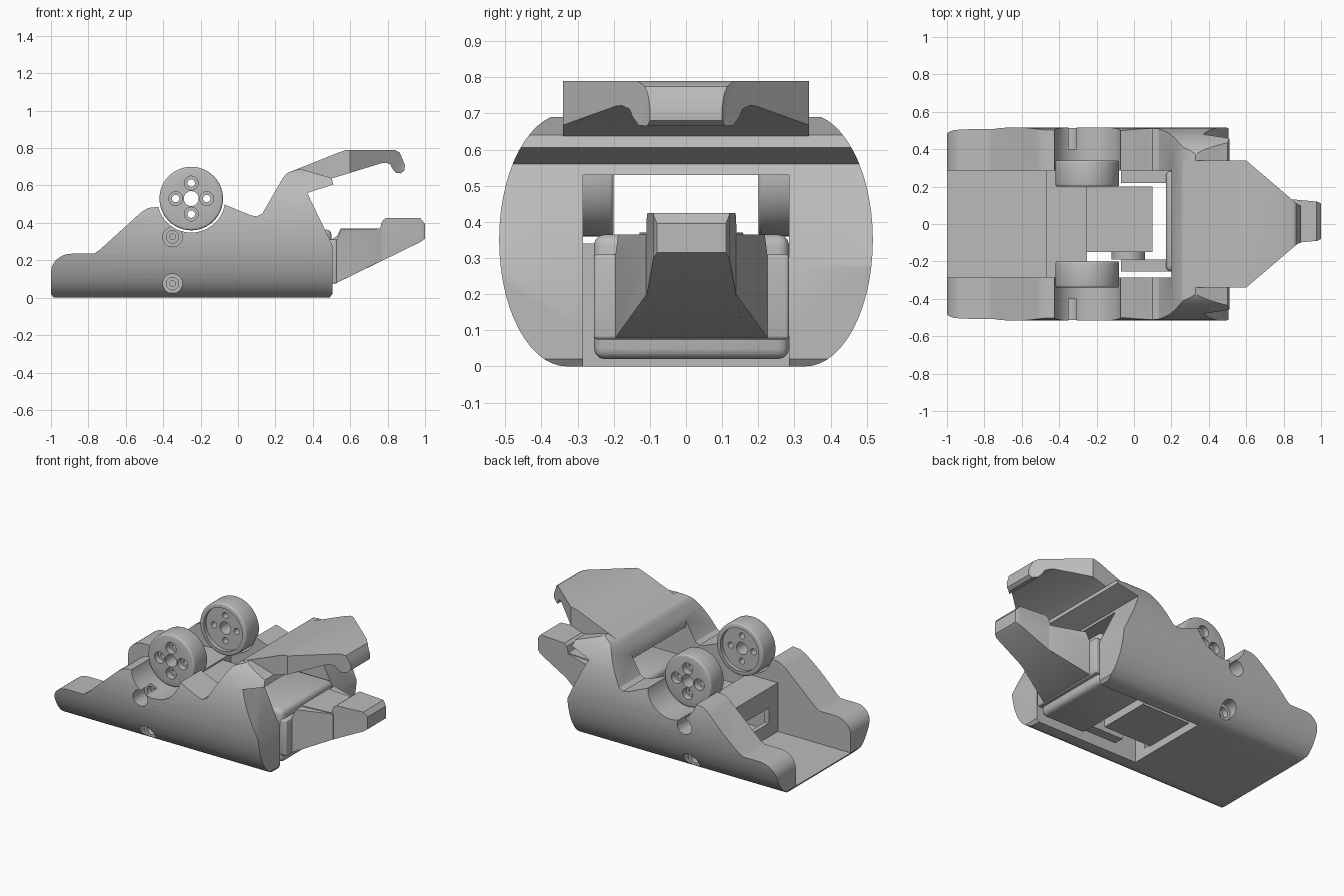
import bpy, bmesh, math
from mathutils import Matrix

if "Cube" in bpy.data.objects:
    bpy.data.objects.remove(bpy.data.objects["Cube"], do_unlink=True)

grey = bpy.data.materials.new("plain grey")
grey.use_nodes = True
grey.diffuse_color = (0.5, 0.5, 0.5, 1)
bsdf = next(n for n in grey.node_tree.nodes if n.type == 'BSDF_PRINCIPLED')
bsdf.inputs["Base Color"].default_value = (0.5, 0.5, 0.5, 1)


def prism(name, points, axis, lo, hi):
    """Extrude a closed outline along one axis, from lo to hi."""
    place = {'x': lambda p, d: (d, p[0], p[1]),
             'y': lambda p, d: (p[0], d, p[1]),
             'z': lambda p, d: (p[0], p[1], d)}[axis]
    bm = bmesh.new()
    face = bm.faces.new([bm.verts.new(place(p, lo)) for p in points])
    top = bmesh.ops.extrude_face_region(bm, geom=[face])['geom']
    shift = [(hi - lo) * (a == axis) for a in 'xyz']
    bmesh.ops.translate(bm, vec=shift,
                        verts=[v for v in top if isinstance(v, bmesh.types.BMVert)])
    bmesh.ops.recalc_face_normals(bm, faces=bm.faces)
    mesh = bpy.data.meshes.new(name)
    bm.to_mesh(mesh)
    bm.free()
    obj = bpy.data.objects.new(name, mesh)
    bpy.context.collection.objects.link(obj)
    mesh.materials.append(grey)
    return obj


def box(name, x, y, z):
    return prism(name, [(x[0], z[0]), (x[1], z[0]), (x[1], z[1]), (x[0], z[1])], 'y', *y)


def arc(cx, cz, rx, rz, start, end, n):
    """Points on an elliptic arc, angles in degrees."""
    steps = [math.radians(start + (end - start) * i / n) for i in range(n + 1)]
    return [(cx + rx * math.cos(t), cz + rz * math.sin(t)) for t in steps]


def disc(name, x, z, r, lo, hi, n=40):
    return prism(name, arc(x, z, r, r, 0, 360, n)[:-1], 'y', lo, hi)


def apply_modifier(obj, mod):
    bpy.context.view_layer.objects.active = obj
    bpy.ops.object.modifier_apply(modifier=mod.name)


def combine(obj, other, operation='DIFFERENCE'):
    mod = obj.modifiers.new("shape", 'BOOLEAN')
    mod.operation, mod.solver, mod.object = operation, 'EXACT', other
    apply_modifier(obj, mod)
    bpy.data.objects.remove(other, do_unlink=True)


def soften(obj, width):
    mod = obj.modifiers.new("soft edges", 'BEVEL')
    mod.width, mod.segments, mod.limit_method = width, 3, 'ANGLE'
    mod.angle_limit = math.radians(40)
    apply_modifier(obj, mod)


WX, WZ = -0.25, 0.53   # wheel centre

# Shell: side profile trimmed to a barrel-shaped cross-section
side = ([(-0.985, 0), (-1, 0.02)] + arc(-0.89, 0.135, 0.11, 0.1, 180, 90, 8) +
        [(-0.77, 0.235), (-0.74, 0.255), (-0.52, 0.455), (-0.48, 0.48), (-0.45, 0.483),
         (-0.25, 0.5), (-0.07, 0.497), (0.07, 0.44), (0.1, 0.435), (0.13, 0.45),
         (0.24, 0.64), (0.26, 0.665), (0.33, 0.69), (0.5, 0.64), (0.51, 0.605),
         (0.37, 0.56), (0.505, 0.28), (0.505, 0.02), (0.49, 0)])
shell = prism("head_shell", side, 'y', -0.6, 0.6)
barrel = (arc(0.33, 0.35, 0.187, 0.35, -90, 90, 28) +
          arc(-0.33, 0.35, 0.187, 0.35, 90, 270, 28))
combine(shell, prism("trim", barrel, 'x', -1.2, 0.8), 'INTERSECT')

# Hollow interior, floor opening and wheel seats
combine(shell, box("cavity", (-1.2, 0.2), (-0.285, 0.285), (0.02, 0.9)))
combine(shell, box("mouth_cavity", (0.19, 0.7), (-0.285, 0.285), (0.02, 0.53)))
combine(shell, box("floor_opening", (-0.25, 0.7), (-0.285, 0.285), (-0.1, 0.1)))
combine(shell, disc("wheel_seat", WX, WZ, 0.182, -0.6, 0.6, 48))

# Stepped screw holes on both sides
for s in (-1, 1):
    for z in (0.325, 0.075):
        for r, depth in ((0.053, 0.4), (0.033, 0.36), (0.015, 0.27)):
            lo, hi = sorted((s * depth, s * 0.6))
            combine(shell, disc("screw_hole", -0.35, z, r, lo, hi, 28))

# Upper jaw: hooked beak profile trimmed to a tapering plan
beak = [(0.23, 0.57), (0.24, 0.63), (0.26, 0.665), (0.54, 0.777), (0.58, 0.79), (0.84, 0.79),
        (0.865, 0.775), (0.893, 0.71), (0.89, 0.68), (0.87, 0.665), (0.845, 0.667),
        (0.825, 0.69), (0.815, 0.712), (0.79, 0.722), (0.77, 0.72), (0.5, 0.637), (0.4, 0.58)]
upper_jaw = prism("upper_jaw", beak, 'y', -0.5, 0.5)
plan = [(0.1, -0.34), (0.6, -0.34), (0.875, -0.105), (0.92, -0.09),
        (0.92, 0.09), (0.875, 0.105), (0.6, 0.34), (0.1, 0.34)]
combine(upper_jaw, prism("trim", plan, 'z', 0.3, 1), 'INTERSECT')

# Wheels with an inner recess and stepped bolt holes
wheels = []
for s, label in ((-1, "right"), (1, "left")):
    lo, hi = sorted((s * 0.2, s * 0.34))
    wheel = disc(label + "_wheel", WX, WZ, 0.17, lo, hi, 56)
    soften(wheel, 0.012)
    lo, hi = sorted((s * 0.1, s * 0.225))
    combine(wheel, disc("recess", WX, WZ, 0.14, lo, hi, 48))
    combine(wheel, disc("axle_hole", WX, WZ, 0.04, -0.5, 0.5, 28))
    for dx, dz in ((1, 0), (-1, 0), (0, 1), (0, -1)):
        x, z = WX + 0.083 * dx, WZ + 0.083 * dz
        lo, hi = sorted((s * 0.3, s * 0.5))
        combine(wheel, disc("bolt_seat", x, z, 0.037, lo, hi, 24))
        combine(wheel, disc("bolt_hole", x, z, 0.02, -0.5, 0.5, 24))
    wheels.append(wheel)

# Motor housing behind the jaw, with a slot in its rear wall
housing = box("motor_housing", (-0.47, -0.25), (-0.286, 0.286), (0.01, 0.34))
combine(housing, box("slot", (-0.6, -0.38), (-0.19, 0.19), (0.11, 0.21)))
combine(housing, box("hollow", (-0.44, -0.1), (-0.2, 0.2), (0.06, 0.31)))
motor = box("motor", (-0.27, 0.1), (-0.15, 0.2), (0.05, 0.33))
hub = disc("motor_hub", -0.03, 0.19, 0.09, -0.19, -0.14, 32)

# Lower jaw: hinge arms, block, face plate and snout
JAW = 0.015            # jaw centre line in y
jaw_block = box("jaw_block", (0.17, 0.5), (-0.255, 0.285), (0.02, 0.365))
soften(jaw_block, 0.03)
arms = [box(label + "_jaw_arm", (-0.07, 0.21), y, (0.05, 0.32))
        for label, y in (("right", (-0.255, -0.19)), ("left", (0.22, 0.285)))]
face_plate = box("jaw_face_plate", (0.48, 0.53), (-0.255, 0.285), (0.075, 0.31))
soften(face_plate, 0.01)

snout = prism("lower_snout", [(0.5, 0.08), (0.53, 0.08), (0.98, 0.3), (1, 0.315), (1, 0.395),
                              (0.975, 0.425), (0.79, 0.425), (0.77, 0.41), (0.76, 0.37),
                              (0.55, 0.37), (0.53, 0.33), (0.5, 0.31)], 'y', -0.3, 0.3)
taper = [(0.4, JAW - 0.15), (0.53, JAW - 0.145), (0.98, JAW - 0.105), (1.01, JAW - 0.09),
         (1.01, JAW + 0.09), (0.98, JAW + 0.105), (0.53, JAW + 0.145), (0.4, JAW + 0.15)]
combine(snout, prism("trim", taper, 'z', -0.2, 0.6), 'INTERSECT')

cheeks = prism("jaw_cheeks", [(0.5, 0.08), (0.53, 0.08), (0.78, 0.203), (0.78, 0.365),
                              (0.55, 0.365), (0.53, 0.31), (0.5, 0.31)], 'y', -0.4, 0.4)
flare = [(0.4, JAW - 0.215), (0.53, JAW - 0.21), (0.77, JAW - 0.125),
         (0.77, JAW + 0.125), (0.53, JAW + 0.21), (0.4, JAW + 0.215)]
combine(cheeks, prism("trim", flare, 'z', -0.2, 0.6), 'INTERSECT')

# Smooth the curved surfaces, keep the corners sharp
bpy.ops.object.select_all(action='DESELECT')
for obj in [shell, upper_jaw, housing, motor, hub, jaw_block, face_plate, snout, cheeks,
            *wheels, *arms]:
    obj.select_set(True)
    bpy.context.view_layer.objects.active = obj
bpy.ops.object.shade_smooth_by_angle(angle=math.radians(32))
